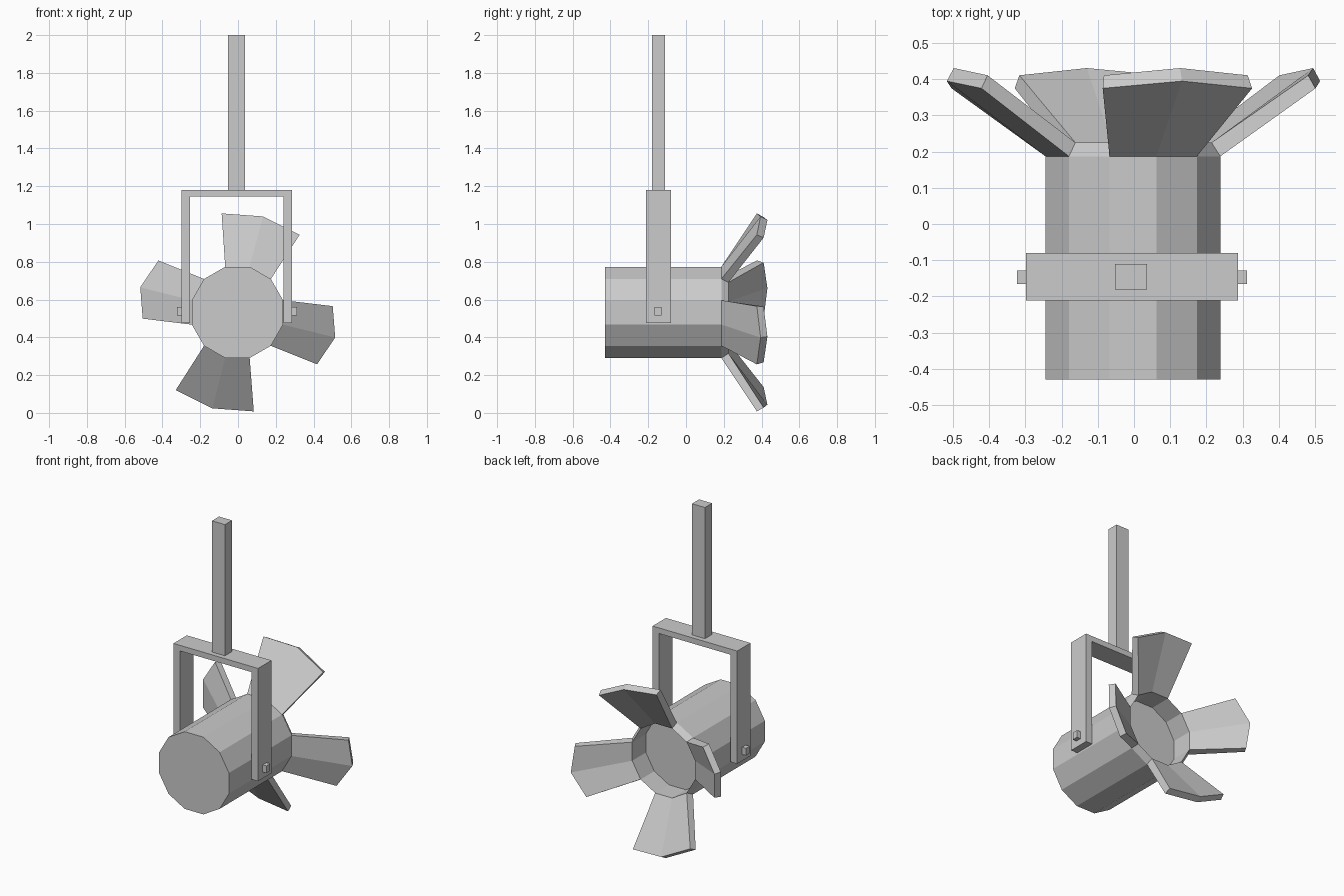
import bpy, bmesh
from math import cos, sin, radians

if "Cube" in bpy.data.objects:
    bpy.data.objects.remove(bpy.data.objects["Cube"])

CX, CZ = -0.003, 0.532   # can axis
R, RI = 0.25, 0.225      # outer and inner can radius


def make(name, verts, faces):
    bm = bmesh.new()
    vs = [bm.verts.new(v) for v in verts]
    for f in faces:
        bm.faces.new([vs[i] for i in f])
    bmesh.ops.recalc_face_normals(bm, faces=bm.faces)
    me = bpy.data.meshes.new(name)
    bm.to_mesh(me)
    bm.free()
    ob = bpy.data.objects.new(name, me)
    bpy.context.collection.objects.link(ob)
    return ob


def box(name, x0, x1, y0, y1, z0, z1):
    v = [(x, y, z) for x in (x0, x1) for y in (y0, y1) for z in (z0, z1)]
    return make(name, v, [(0, 1, 3, 2), (4, 6, 7, 5), (0, 4, 5, 1),
                          (2, 3, 7, 6), (0, 2, 6, 4), (1, 5, 7, 3)])


def polar(r, deg, y):
    a = radians(deg)
    return (CX + r * cos(a), y, CZ + r * sin(a))


# lamp can: 12-sided, closed front, recessed back with a bevelled rim
N = 12
rings = [(R, -0.43), (R, 0.187), (RI, 0.225), (RI, 0.09)]
verts = [polar(r, 15 + 30 * i, y) for r, y in rings for i in range(N)]
faces = [(k * N + i, k * N + (i + 1) % N, (k + 1) * N + (i + 1) % N, (k + 1) * N + i)
         for k in range(3) for i in range(N)]
faces += [tuple(range(N)), tuple(range(3 * N, 4 * N))]
make("lamp_can", verts, faces)


# flared door: two folded panels with thickness
def door(name, angles, tips, sign):
    front = [polar(R, a, 0.187) for a in angles]
    back = [polar(RI, a, 0.225) for a in angles]
    for (x, z), y in zip(tips, (0.375, 0.395, 0.375)):
        front.append((CX * 0.5 + sign * x, y, CZ + sign * z))
        k = 1 - 0.02 / (x * x + z * z) ** 0.5
        back.append((CX * 0.5 + sign * x * k, y + 0.036, CZ + sign * z * k))
    quads = [(0, 1, 4, 3), (1, 2, 5, 4)]
    f = quads + [tuple(i + 6 for i in q) for q in quads]
    loop = [0, 1, 2, 5, 4, 3]
    f += [(a, b, b + 6, a + 6) for a, b in zip(loop, loop[1:] + loop[:1])]
    make(name, front + back, f)


wide = [(-0.085, 0.524), (0.134, 0.508), (0.328, 0.411)]
narrow = [(0.503, 0.033), (0.516, -0.133), (0.42, -0.275)]
for sign, turn, top, side in ((1, 0, "top", "right"), (-1, 180, "bottom", "left")):
    door(top + "_door", [a + turn for a in (105, 75, 45)], wide, sign)
    door(side + "_door", [a + turn for a in (15, -15, -45)], narrow, sign)

# yoke: one U-shaped profile extruded along y
prof = [(-0.298, 0.475), (-0.298, 1.18), (0.287, 1.18), (0.287, 0.475),
        (0.242, 0.475), (0.242, 1.145), (-0.253, 1.145), (-0.253, 0.475)]
n = len(prof)
verts = [(x, y, z) for y in (-0.212, -0.08) for x, z in prof]
quads = [(0, 1, 6, 7), (1, 2, 5, 6), (2, 3, 4, 5)]
faces = quads + [tuple(i + n for i in q) for q in quads]
faces += [(i, (i + 1) % n, (i + 1) % n + n, i + n) for i in range(n)]
make("yoke", verts, faces)

# side bolts and hanging pole
box("left_bolt", -0.324, -0.298, -0.166, -0.129, 0.515, 0.56)
box("right_bolt", 0.287, 0.313, -0.166, -0.129, 0.515, 0.56)
box("hanging_pole", -0.053, 0.036, -0.181, -0.111, 1.18, 2.0)
